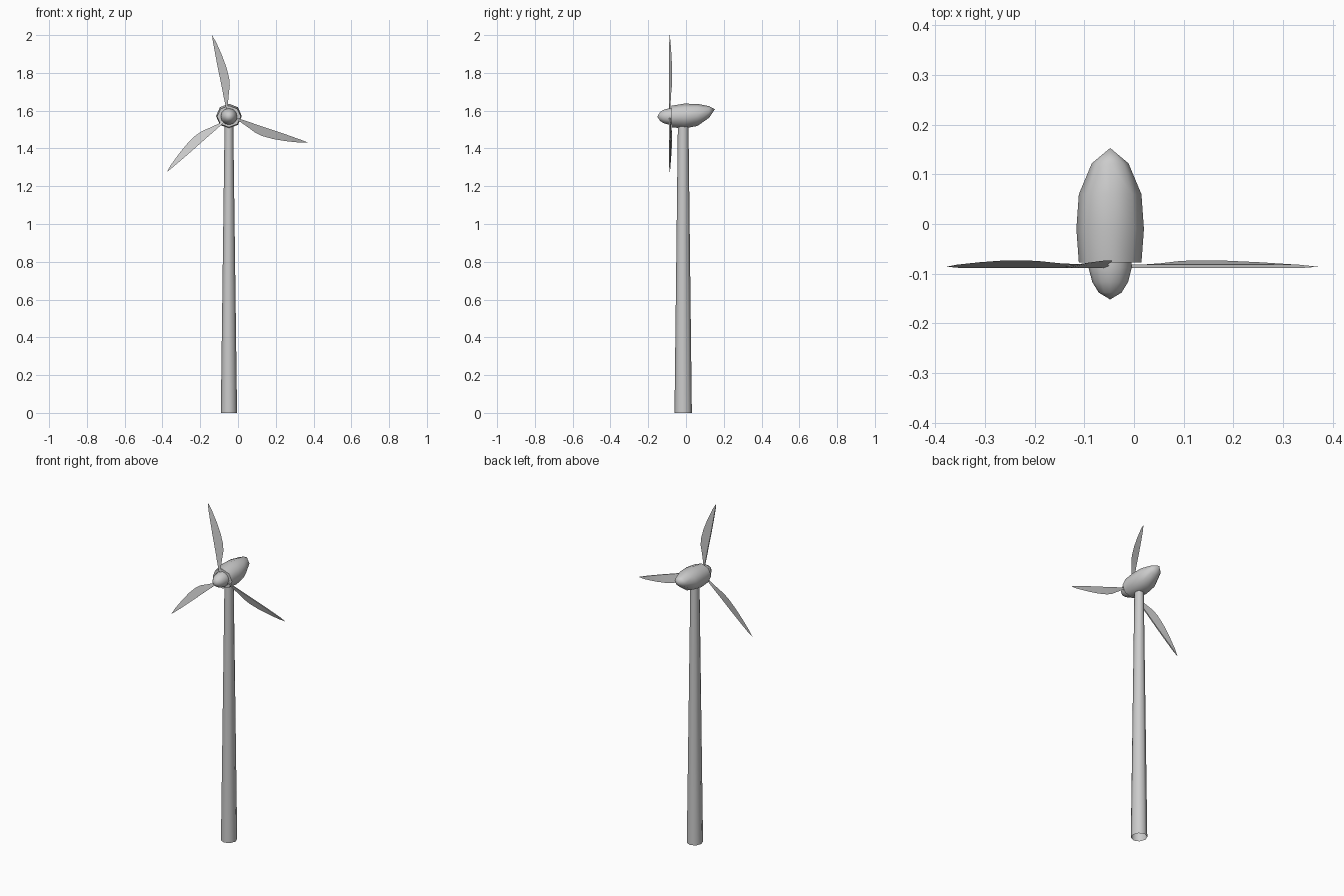
import bpy, bmesh
from math import sin, cos, pi, radians
from mathutils import Matrix, Vector

if "Cube" in bpy.data.objects:
    bpy.data.objects.remove(bpy.data.objects["Cube"])

CX, CZ = -0.048, 1.569   # rotor axis


def loft(name, rings, cap_start=False, cap_end=False, angle=50):
    """Skin a list of equal-length point rings; one-point rings become tips."""
    bm = bmesh.new()
    loops = [[bm.verts.new(p) for p in r] for r in rings]
    for a, b in zip(loops, loops[1:]):
        n = max(len(a), len(b))
        for i in range(n):
            j = (i + 1) % n
            if len(b) == 1:
                bm.faces.new((a[i], a[j], b[0]))
            elif len(a) == 1:
                bm.faces.new((a[0], b[j], b[i]))
            else:
                bm.faces.new((a[i], a[j], b[j], b[i]))
    if cap_start:
        bm.faces.new(loops[0][::-1])
    if cap_end:
        bm.faces.new(loops[-1])
    bmesh.ops.recalc_face_normals(bm, faces=bm.faces)
    me = bpy.data.meshes.new(name)
    bm.to_mesh(me)
    bm.free()
    ob = bpy.data.objects.new(name, me)
    bpy.context.collection.objects.link(ob)
    bpy.ops.object.select_all(action='DESELECT')
    ob.select_set(True)
    bpy.context.view_layer.objects.active = ob
    bpy.ops.object.shade_smooth_by_angle(angle=radians(angle))
    return ob


def ring_y(y, half_w, z_top, z_bot, n=8):
    """Upright ring around the rotor axis."""
    mid, h = (z_top + z_bot) / 2, (z_top - z_bot) / 2
    return [(CX + half_w * cos(2 * pi * i / n), y, mid + h * sin(2 * pi * i / n))
            for i in range(n)]


# Tower: tapered eight-sided tube, open at the foot
def ring_z(z, rx, ry, n=8):
    return [(CX + rx * cos(2 * pi * i / n), -0.015 + ry * sin(2 * pi * i / n), z)
            for i in range(n)]

loft("tower", [ring_z(0, 0.043, 0.046), ring_z(1.53, 0.023, 0.028)])

# Nacelle: faceted teardrop with its tip high at the back
nacelle = [(-0.078, 0.063, 1.626, 1.512), (-0.01, 0.068, 1.637, 1.506),
           (0.06, 0.063, 1.636, 1.519), (0.122, 0.037, 1.624, 1.562)]
loft("nacelle", [ring_y(*s) for s in nacelle] + [[(CX, 0.153, 1.608)]],
     cap_start=True)

# Spinner: rounded nose in front of the nacelle
spinner = [(-0.07, 0.043), (-0.088, 0.0435), (-0.117, 0.036), (-0.138, 0.023)]
loft("spinner", [ring_y(y, r, CZ + r, CZ - r, 12) for y, r in spinner]
     + [[(CX, -0.152, CZ)]], cap_start=True)

# Blades: straight leading edge, bellied trailing edge swept slightly back
# stations: radius, leading offset, trailing offset
blade = [(0.03, -0.006, 0.006), (0.062, -0.006, 0.007), (0.115, -0.006, 0.023),
         (0.16, -0.005, 0.038), (0.20, -0.005, 0.043), (0.26, -0.005, 0.040),
         (0.325, -0.004, 0.030), (0.40, -0.002, 0.014)]
for k in range(3):
    rot = (Matrix.Translation((CX, 0, CZ))
           @ Matrix.Rotation(radians(-11.8 - 120 * k * -1), 4, 'Y'))
    rings = []
    for u, v0, v1 in blade:
        y1 = -0.086 + 0.013 * v1 / 0.043
        rings.append([rot @ Vector(p) for p in
                      ((v0, -0.089, u), (v0, -0.082, u), (v1, y1, u))])
    rings.append([rot @ Vector((0, -0.086, 0.441))])
    loft(f"blade_{k + 1}", rings, cap_start=True, angle=40)
